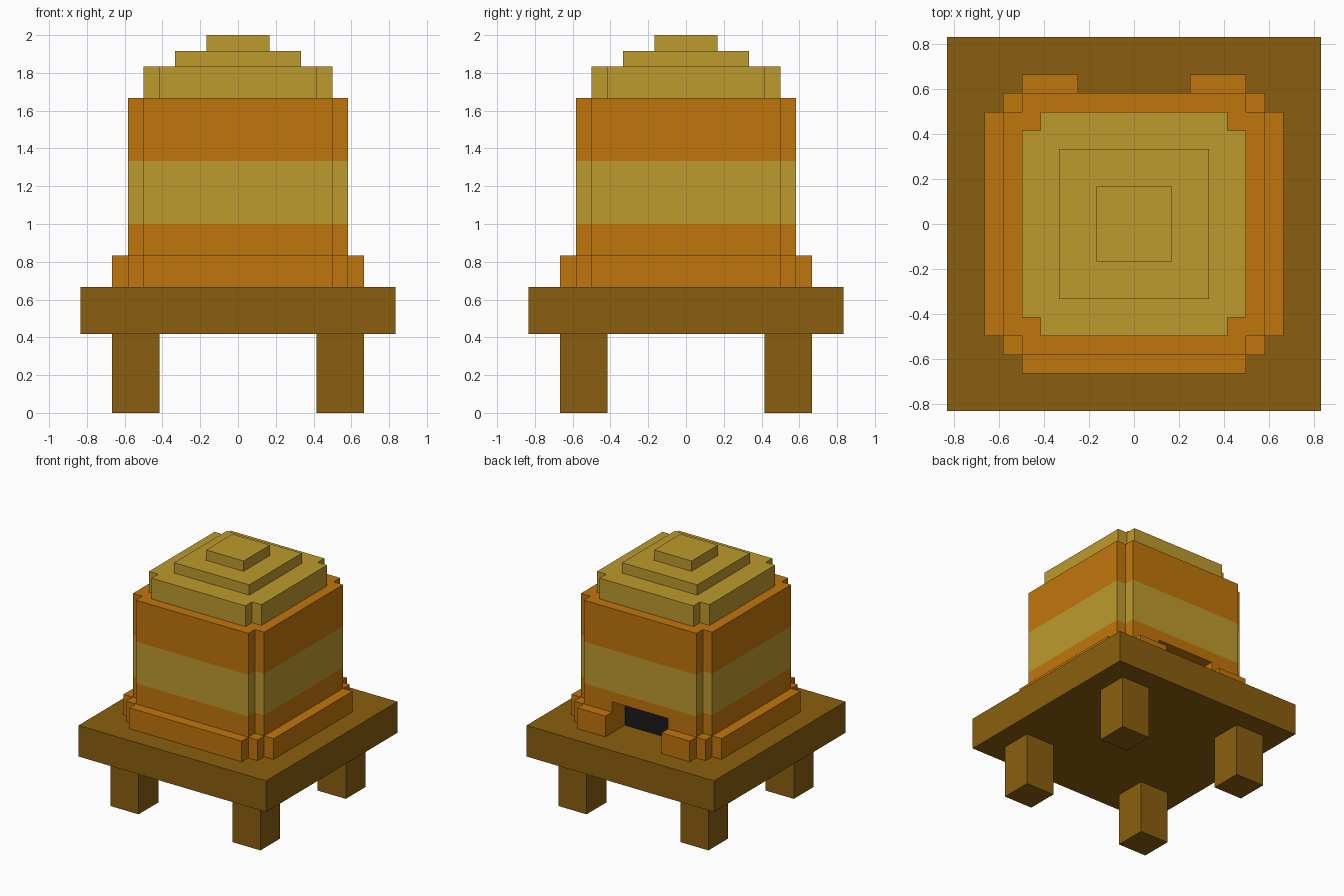
import bpy
import bmesh

U = 1 / 12  # block grid unit

if "Cube" in bpy.data.objects:
    bpy.data.objects.remove(bpy.data.objects["Cube"], do_unlink=True)


def srgb(c):
    c /= 255
    return c / 12.92 if c <= 0.04045 else ((c + 0.055) / 1.055) ** 2.4


def material(name, r, g, b):
    m = bpy.data.materials.new(name)
    col = (srgb(r), srgb(g), srgb(b), 1)
    m.diffuse_color = col
    m.use_nodes = True
    m.node_tree.nodes["Principled BSDF"].inputs["Base Color"].default_value = col
    return m


orange = material("honey_orange", 193, 118, 12)
straw = material("straw_yellow", 190, 155, 45)
wood = material("brown_wood", 138, 95, 14)
dark = material("dark_opening", 26, 26, 28)


def finish(name, bm, *mats):
    bmesh.ops.recalc_face_normals(bm, faces=bm.faces)
    mesh = bpy.data.meshes.new(name)
    bm.to_mesh(mesh)
    bm.free()
    for m in mats:
        mesh.materials.append(m)
    ob = bpy.data.objects.new(name, mesh)
    bpy.context.collection.objects.link(ob)
    return ob


def box(name, mat, x, y, z):
    """Box from (low, high) ranges in grid units."""
    bm = bmesh.new()
    bmesh.ops.create_cube(bm, size=1)
    for v in bm.verts:
        for i, (lo, hi) in enumerate((x, y, z)):
            v.co[i] = (lo if v.co[i] < 0 else hi) * U
    return finish(name, bm, mat)


def notched_prism(name, half, levels, *mats):
    """Square column with notched corners, one material index per level."""
    n = half - 1
    quarter = [(half, n), (n, n), (n, half)]
    ring = []
    for _ in range(4):
        ring += quarter
        quarter = [(-y, x) for x, y in quarter]
    bm = bmesh.new()
    rings = [[bm.verts.new((x * U, y * U, z * U)) for x, y in ring] for z in levels]
    bm.faces.new(rings[0])
    bm.faces.new(rings[-1])
    count = len(ring)
    for lower, upper in zip(rings, rings[1:]):
        for i in range(count):
            j = (i + 1) % count
            bm.faces.new((lower[i], lower[j], upper[j], upper[i]))
    # middle band takes the second colour
    if len(mats) > 1:
        for f in bm.faces:
            z = f.calc_center_median().z / U
            f.material_index = 1 if levels[1] < z < levels[2] else 0
    return finish(name, bm, *mats)


# Stand: slab and four legs
box("table_top", wood, (-10, 10), (-10, 10), (5, 8))
for sx, side in ((1, "left"), (-1, "right")):
    for sy, end in ((1, "back"), (-1, "front")):
        xr, yr = sorted((5 * sx, 8 * sx)), sorted((5 * sy, 8 * sy))
        box(f"{end}_{side}_leg", wood, xr, yr, (0, 5))
        # Small corner post of the skirt
        xr, yr = sorted((6 * sx, 7 * sx)), sorted((6 * sy, 7 * sy))
        box(f"{end}_{side}_corner_post", orange, xr, yr, (8, 10))
    # Side skirt and the half skirt beside the doorway
    box(f"{side}_skirt", orange, sorted((7 * sx, 8 * sx)), (-6, 6), (8, 10))
    box(f"back_{side}_skirt", orange, sorted((3 * sx, 6 * sx)), (7, 8), (8, 10))
box("front_skirt", orange, (-6, 6), (-8, -7), (8, 10))

# Banded body with a doorway cut in the back
body = notched_prism("hive_body", 7, (8, 12, 16, 20), orange, straw)
cutter = box("doorway_cutter", orange, (-3, 3), (5, 9), (7, 11))
cutter.hide_render = True
mod = body.modifiers.new("doorway", "BOOLEAN")
mod.operation = "DIFFERENCE"
mod.solver = "EXACT"
mod.object = cutter
bpy.context.view_layer.objects.active = body
bpy.ops.object.modifier_apply(modifier=mod.name)
bpy.data.objects.remove(cutter, do_unlink=True)
box("doorway_back", dark, (-3, 3), (4.98, 5.04), (8, 11))

# Stepped roof
notched_prism("roof_lower_step", 6, (20, 22), straw)
box("roof_middle_step", straw, (-4, 4), (-4, 4), (22, 23))
box("roof_top_step", straw, (-2, 2), (-2, 2), (23, 24))
